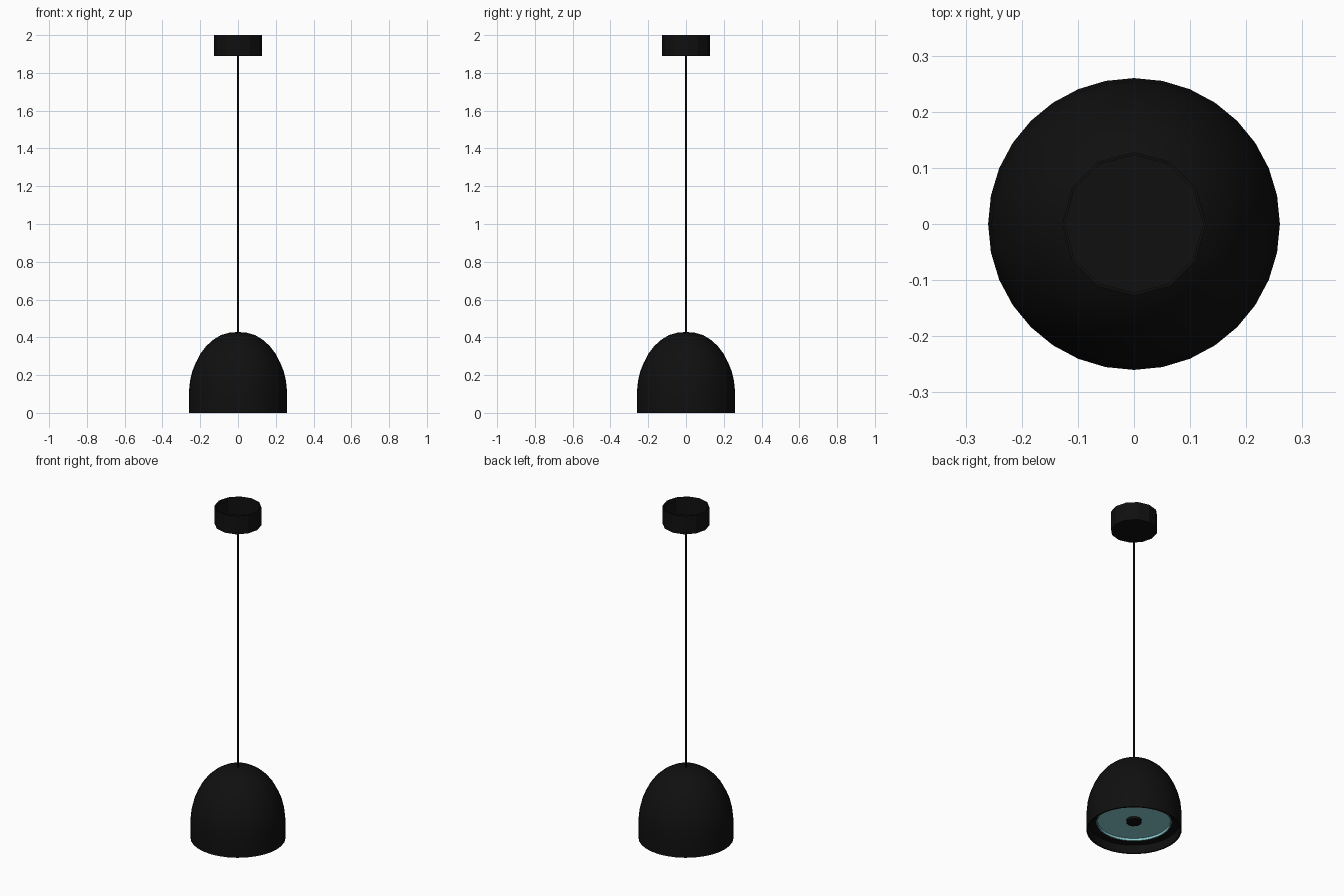
import bpy
import bmesh
from math import cos, sin, pi, radians

cube = bpy.data.objects.get("Cube")
if cube:
    bpy.data.objects.remove(cube, do_unlink=True)


def make_material(name, colour):
    mat = bpy.data.materials.new(name)
    mat.use_nodes = True
    mat.diffuse_color = colour
    mat.node_tree.nodes["Principled BSDF"].inputs["Base Color"].default_value = colour
    return mat


black = make_material("matt black", (0.005, 0.005, 0.005, 1))
teal = make_material("pale teal glass", (0.26, 0.61, 0.64, 1))


def lathe(name, profile, sides, mat, closed=False, smooth=True):
    """Turn an (r, z) profile round the z axis; points with r = 0 become poles."""
    bm = bmesh.new()
    rings = []
    for r, z in profile:
        if r == 0:
            rings.append([bm.verts.new((0, 0, z))] * sides)
        else:
            rings.append([bm.verts.new((r * cos(2 * pi * i / sides),
                                        r * sin(2 * pi * i / sides), z))
                          for i in range(sides)])
    pairs = list(zip(rings, rings[1:]))
    if closed:
        pairs.append((rings[-1], rings[0]))
    for a, b in pairs:
        for i in range(sides):
            j = (i + 1) % sides
            corners = list(dict.fromkeys((a[i], a[j], b[j], b[i])))
            bm.faces.new(corners)
    bmesh.ops.recalc_face_normals(bm, faces=bm.faces)
    mesh = bpy.data.meshes.new(name)
    bm.to_mesh(mesh)
    bm.free()
    obj = bpy.data.objects.new(name, mesh)
    bpy.context.collection.objects.link(obj)
    mesh.materials.append(mat)
    if smooth:
        bpy.ops.object.select_all(action="DESELECT")
        obj.select_set(True)
        bpy.context.view_layer.objects.active = obj
        bpy.ops.object.shade_smooth_by_angle(angle=radians(35))
    return obj


# Domed shade: outer skin, then a thin inner skin following it
outer = [(0.26, 0), (0.26, 0.11), (0.254, 0.17), (0.242, 0.22), (0.224, 0.265),
         (0.198, 0.315), (0.167, 0.355), (0.13, 0.388), (0.09, 0.412),
         (0.045, 0.425), (0, 0.428)]
inner = [(max(r - 0.008, 0), z - 0.008 if z else 0) for r, z in outer]
lathe("shade", inner[::-1] + outer, 32, black)

# Ring that holds the diffuser inside the shade
lathe("diffuser_ring", [(0.206, 0.051), (0.253, 0.051), (0.253, 0.07), (0.206, 0.07)],
      32, black, closed=True)

# Shallow glass diffuser with a short lip, and its central knob
lathe("diffuser", [(0, 0.064), (0.2, 0.064), (0.2, 0.05), (0.205, 0.05),
                   (0.205, 0.07), (0, 0.07)], 32, teal)
lathe("diffuser_knob", [(0, 0.05), (0.043, 0.05), (0.043, 0.066), (0, 0.066)], 12, black)

# Hanging cable
lathe("cable", [(0, 0.42), (0.006, 0.42), (0.006, 1.893), (0, 1.893)], 8, black)

# Ceiling canopy: a twelve-sided cup open at the top
lathe("ceiling_canopy", [(0, 1.89), (0.128, 1.89), (0.128, 2), (0.123, 2),
                         (0.123, 1.896), (0, 1.896)], 12, black, smooth=False)
